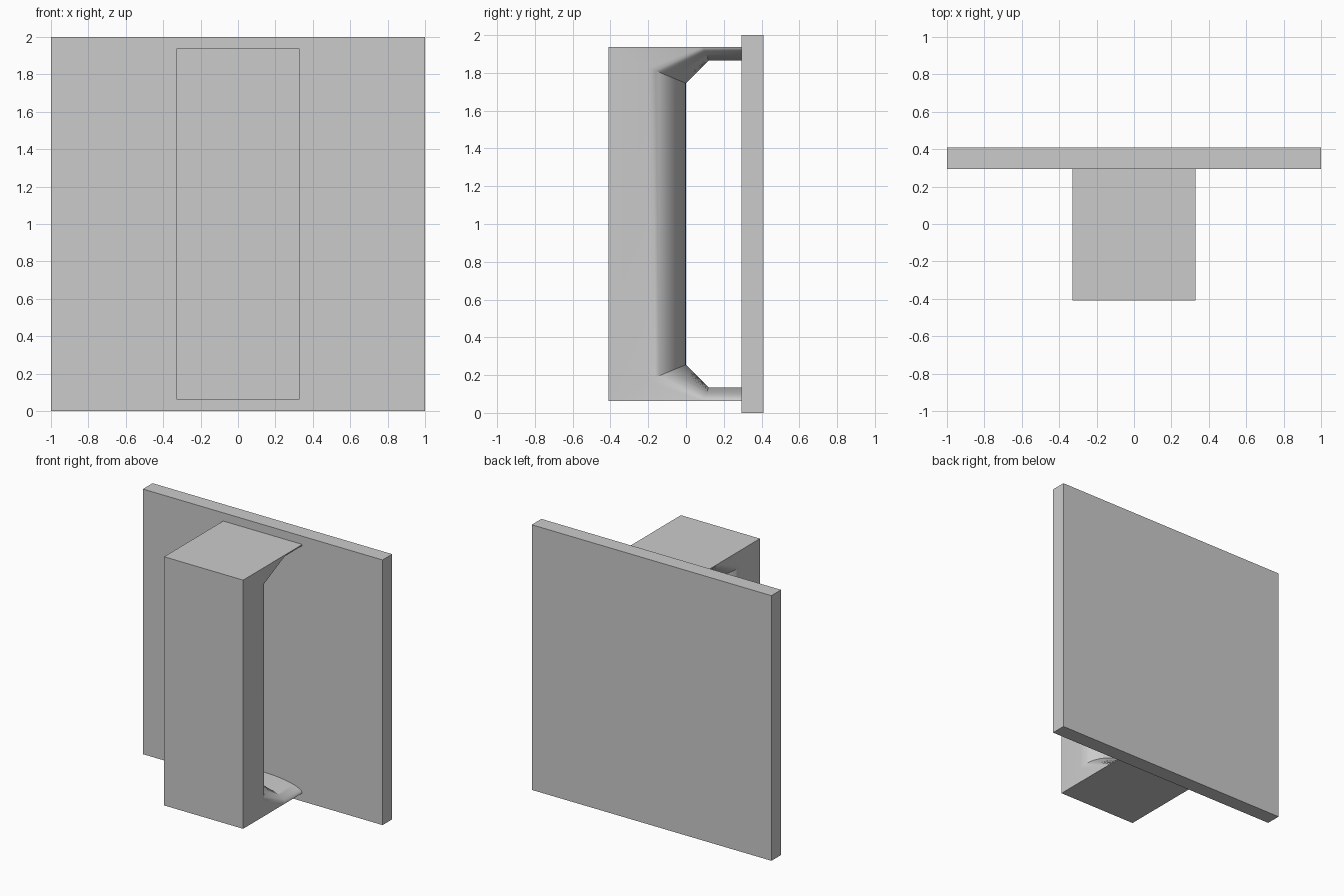
import bpy, bmesh
from math import sin, cos, pi

cube = bpy.data.objects.get("Cube")
if cube:
    bpy.data.objects.remove(cube)

grey = bpy.data.materials.new("plain grey")
grey.use_nodes = True
colour = (0.6, 0.6, 0.6, 1)
grey.diffuse_color = colour
grey.node_tree.nodes["Principled BSDF"].inputs["Base Color"].default_value = colour


def finish(bm, name):
    bmesh.ops.recalc_face_normals(bm, faces=bm.faces)
    mesh = bpy.data.meshes.new(name)
    bm.to_mesh(mesh)
    bm.free()
    mesh.materials.append(grey)
    obj = bpy.data.objects.new(name, mesh)
    bpy.context.collection.objects.link(obj)
    return obj


# Back plate
PLATE_FRONT, BACK = 0.295, 0.41
bm = bmesh.new()
bmesh.ops.create_cube(bm, size=1)
for v in bm.verts:
    v.co = (v.co.x * 2, v.co.y * (BACK - PLATE_FRONT) + (BACK + PLATE_FRONT) / 2,
            v.co.z * 2 + 1)
finish(bm, "back_plate")

# Handle: a block with a chamfered opening whose inner surface is crowned
HALF, FRONT, LOW = 0.33, -0.41, 0.062
GRIP_ROUND, ARM = 0.2, 0.073
STEPS = 32


def opening(drop):
    """Inner outline (y, z) from lower arm to upper arm, mitred by the crown drop."""
    g, a = GRIP_ROUND * drop, ARM * drop
    lower = [(PLATE_FRONT, LOW + ARM - a),
             (0.12 - 0.41 * a, LOW + ARM - a),
             (-g, 0.255 - 0.41 * g)]
    return lower + [(y, 2 - z) for y, z in reversed(lower)]


bm = bmesh.new()
columns = []
for i in range(STEPS + 1):
    t = pi * i / STEPS
    x = -HALF * cos(t)
    columns.append([bm.verts.new((x, y, z)) for y, z in opening(1 - sin(t))])

# Crowned inner surface
for a, b in zip(columns, columns[1:]):
    for j in range(5):
        bm.faces.new((a[j], a[j + 1], b[j + 1], b[j]))

# Flat outside faces
left, right = columns[0], columns[-1]
corners = [[bm.verts.new((x, FRONT, z)) for z in (LOW, 2 - LOW)] for x in (-HALF, HALF)]
(ll, lt), (rl, rt) = corners
bm.faces.new((ll, rl, rt, lt))
bm.faces.new((ll, left[1], left[2], left[3], left[4], lt))
bm.faces.new((rl, right[1], right[2], right[3], right[4], rt))
bm.faces.new((ll, left[1], left[0], right[0], right[1], rl))
bm.faces.new((lt, left[4], left[5], right[5], right[4], rt))

# Arm ends against the plate
for j in (0, 5):
    bm.faces.new([c[j] for c in columns])

handle = finish(bm, "handle")
bpy.ops.object.select_all(action='DESELECT')
handle.select_set(True)
bpy.context.view_layer.objects.active = handle
bpy.ops.object.shade_smooth_by_angle(angle=pi / 6)
